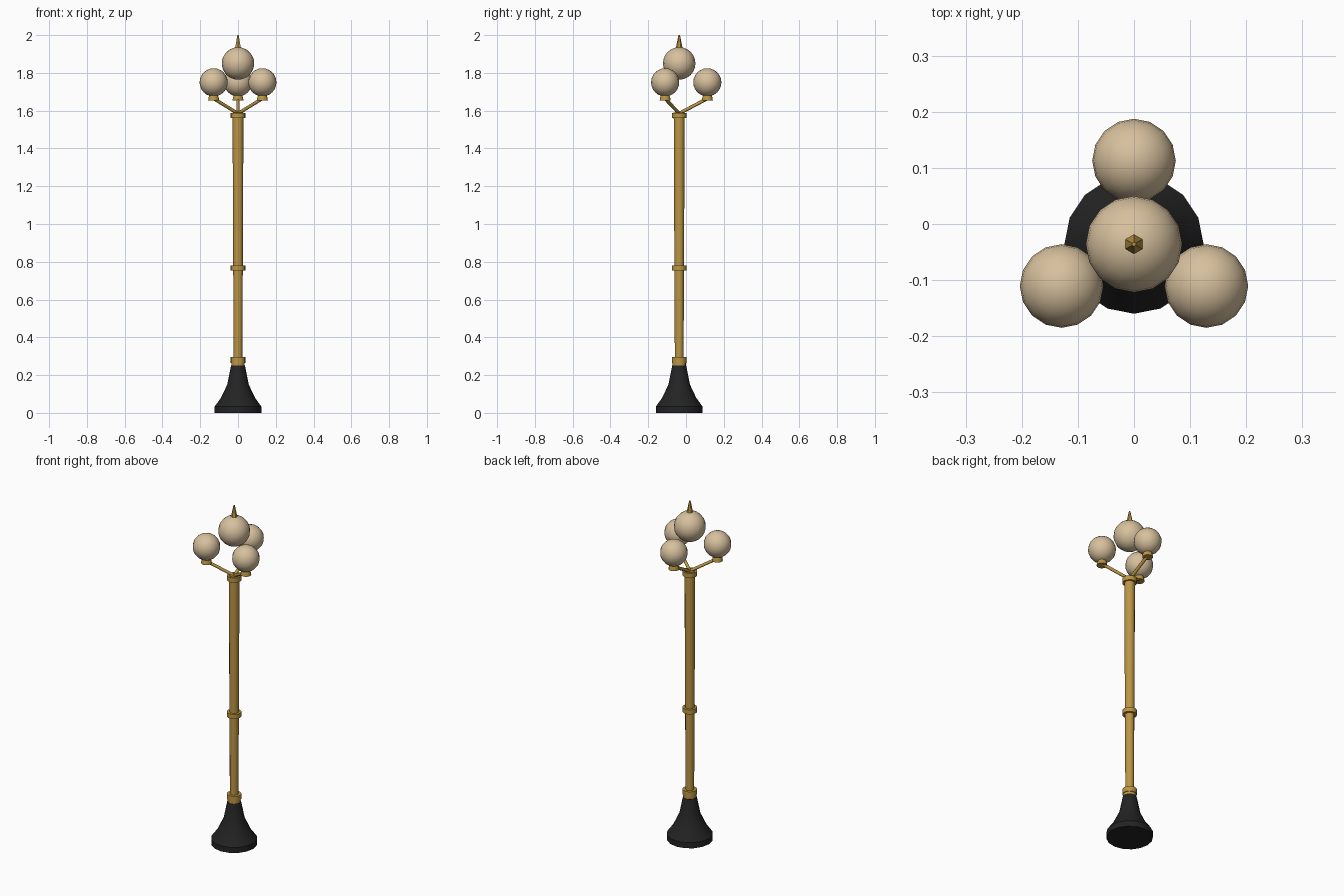
import bpy, bmesh, math
from mathutils import Vector

if "Cube" in bpy.data.objects:
    bpy.data.objects.remove(bpy.data.objects["Cube"])

CY = -0.036  # y of the post axis


def material(name, rgb):
    m = bpy.data.materials.new(name)
    m.diffuse_color = (*rgb, 1)
    m.use_nodes = True
    m.node_tree.nodes["Principled BSDF"].inputs["Base Color"].default_value = m.diffuse_color
    return m


BRASS = material("brass", (0.50, 0.30, 0.058))
BLACK = material("black_iron", (0.017, 0.017, 0.017))
CREAM = material("cream_glass", (0.68, 0.53, 0.34))


def finish(name, bm, mat, angle):
    bmesh.ops.recalc_face_normals(bm, faces=bm.faces)
    me = bpy.data.meshes.new(name)
    bm.to_mesh(me)
    bm.free()
    me.materials.append(mat)
    ob = bpy.data.objects.new(name, me)
    bpy.context.collection.objects.link(ob)
    if angle:
        bpy.ops.object.select_all(action='DESELECT')
        ob.select_set(True)
        bpy.context.view_layer.objects.active = ob
        bpy.ops.object.shade_smooth_by_angle(angle=math.radians(angle))
    return ob


def lathe(name, profile, mat, sides=16, at=(0, CY, 0), angle=35, turn=0.0):
    """Revolve (radius, z) points around z, capped at both ends."""
    bm = bmesh.new()
    rings = []
    for r, z in profile:
        rings.append([bm.verts.new((at[0] + r * math.cos(turn + math.tau * i / sides),
                                    at[1] + r * math.sin(turn + math.tau * i / sides),
                                    at[2] + z)) for i in range(sides)])
    for a, b in zip(rings, rings[1:]):
        for i in range(sides):
            j = (i + 1) % sides
            bm.faces.new((a[i], a[j], b[j], b[i]))
    bm.faces.new(rings[0])
    bm.faces.new(rings[-1])
    return finish(name, bm, mat, angle)


def globe(name, center, radius):
    bm = bmesh.new()
    bmesh.ops.create_uvsphere(bm, u_segments=16, v_segments=12, radius=radius)
    bmesh.ops.translate(bm, verts=bm.verts, vec=center)
    return finish(name, bm, CREAM, 60)


def rod(name, p, q, radius):
    p, q = Vector(p), Vector(q)
    bm = bmesh.new()
    bmesh.ops.create_cone(bm, cap_ends=True, segments=8, radius1=radius,
                          radius2=radius, depth=(q - p).length)
    ob = finish(name, bm, BRASS, 50)
    ob.location = (p + q) / 2
    ob.rotation_euler = (q - p).to_track_quat('Z', 'Y').to_euler()
    return ob


# Flared base
lathe("base", [(0.124, 0), (0.124, 0.033), (0.09, 0.08), (0.057, 0.15),
               (0.037, 0.25)], BLACK)

# Post, slightly wider towards the top, with three collars
lathe("post", [(0.023, 0.245), (0.029, 1.59)], BRASS, 12)
lathe("post_foot", [(0.035, 0.25), (0.035, 0.265)], BRASS)
for name, z0, z1 in (("lower_collar", 0.265, 0.295), ("middle_collar", 0.753, 0.78),
                     ("upper_collar", 1.56, 1.587)):
    lathe(name, [(0.039, z0), (0.039, z1)], BRASS)

# Three arms with cups and globes
for k in range(3):
    a = math.radians(90 + 120 * k)
    x, y = 0.149 * math.cos(a), CY + 0.149 * math.sin(a)
    rod(f"arm_{k}", (0, CY, 1.585), (x, y, 1.664), 0.009)
    lathe(f"cup_{k}", [(0.029, 1.653), (0.027, 1.668), (0.019, 1.692)], BRASS, 12, (x, y, 0))
    globe(f"side_globe_{k}", (x, y, 1.75), 0.0745)

# Top globe and finial
globe("top_globe", (0, CY, 1.85), 0.086)
lathe("finial", [(0.018, 1.93), (0.012, 1.96), (0.004, 2.0)], BRASS, 6,
      angle=0, turn=math.pi / 6)
